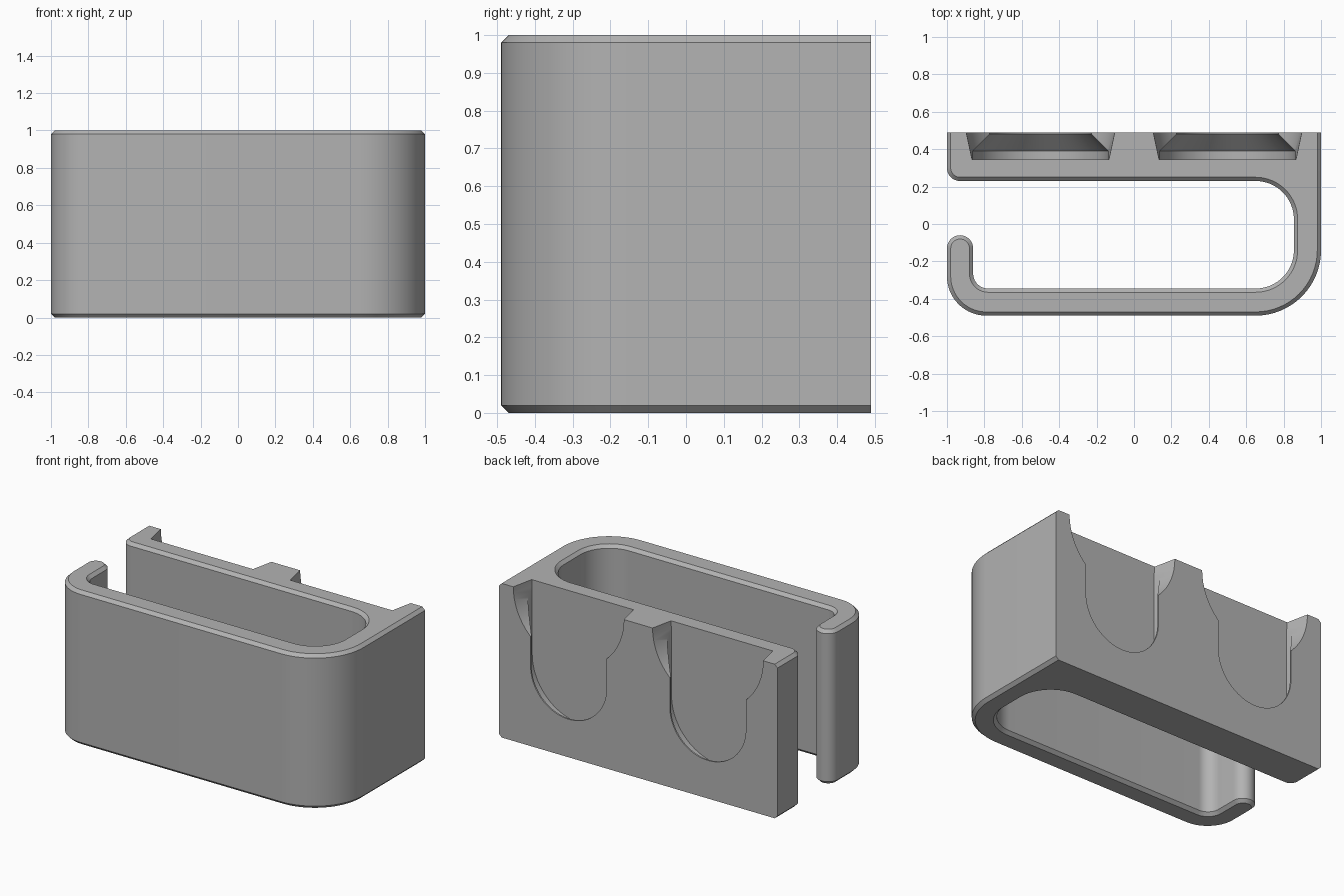
import bpy, bmesh, math

if "Cube" in bpy.data.objects:
    bpy.data.objects.remove(bpy.data.objects["Cube"], do_unlink=True)

BACK = 0.49
CHAMFER = 0.02
SLOT_FLOOR = 0.345

# Single grey material
grey = bpy.data.materials.new("plain grey")
grey.use_nodes = True
colour = (0.45, 0.45, 0.45, 1)
grey.diffuse_color = colour
grey.node_tree.nodes["Principled BSDF"].inputs["Base Color"].default_value = colour


def arc(cx, cy, r, start, end, steps=16):
    """Points along an arc, angles in degrees."""
    angles = [math.radians(start + (end - start) * i / steps) for i in range(steps + 1)]
    return [(cx + r * math.cos(a), cy + r * math.sin(a)) for a in angles]


def loft(name, rings):
    """Closed solid through rings of equal point count."""
    bm = bmesh.new()
    loops = [[bm.verts.new(p) for p in ring] for ring in rings]
    n = len(loops[0])
    for low, high in zip(loops, loops[1:]):
        for i in range(n):
            j = (i + 1) % n
            bm.faces.new((low[i], low[j], high[j], high[i]))
    bm.faces.new(loops[0][::-1])
    bm.faces.new(loops[-1])
    bmesh.ops.recalc_face_normals(bm, faces=bm.faces)
    mesh = bpy.data.meshes.new(name)
    bm.to_mesh(mesh)
    bm.free()
    mesh.materials.append(grey)
    obj = bpy.data.objects.new(name, mesh)
    bpy.context.collection.objects.link(obj)
    return obj


# Corners of the hooked outline: centre, radius, angles
# (falling angles are inside corners)
CORNERS = [
    (-0.93, 0.30, 0.07, 180, 270),    # plate end
    (0.65, 0.025, 0.205, 90, 0),      # inside of bend
    (0.65, -0.14, 0.205, 0, -90),
    (-0.78, -0.265, 0.08, 270, 180),  # inside of lip
    (-0.93, -0.13, 0.07, 0, 180),     # lip tip
    (-0.79, -0.28, 0.21, 180, 270),   # outside of lip
    (0.65, -0.14, 0.35, 270, 360),    # outside of bend
]


def outline(inset, z):
    points = [(-1 + inset, BACK)]
    for cx, cy, r, start, end in CORNERS:
        points += arc(cx, cy, r - inset if end > start else r + inset, start, end)
    points.append((1 - inset, BACK))
    return [(x, y, z) for x, y in points]


# Body with chamfered top and bottom rims
body = loft("hook_holder_body", [
    outline(CHAMFER, 0), outline(0, CHAMFER),
    outline(0, 1 - CHAMFER), outline(CHAMFER, 1)])


def slot_ring(x, y, r):
    """Round-bottomed slot section, open above the top."""
    pts = [(x - r, 1.2)] + arc(x, 0.52, r, 180, 360, 40) + [(x + r, 1.2)]
    return [(px, y, pz) for px, pz in pts]


def entry_ring(x, y, r):
    return [(px, y, pz) for px, pz in arc(x, 1.0, r, 0, 360, 64)[:-1]]


# Two undercut mounting slots, each with a flared entry at the top
cutters = []
for x in (-0.5, 0.5):
    cutters.append(loft("slot_cutter", [
        slot_ring(x, y, r) for y, r in
        ((SLOT_FLOOR, 0.3625), (0.39, 0.3625), (0.48, 0.273), (0.55, 0.273))]))
    cutters.append(loft("entry_cutter", [
        entry_ring(x, SLOT_FLOOR, 0.366), entry_ring(x, 0.55, 0.41)]))

bpy.context.view_layer.objects.active = body
for cutter in cutters:
    cutter.hide_render = True
    cut = body.modifiers.new("slot", "BOOLEAN")
    cut.operation = "DIFFERENCE"
    cut.solver = "EXACT"
    cut.object = cutter
    bpy.ops.object.modifier_apply(modifier=cut.name)
    bpy.data.objects.remove(cutter, do_unlink=True)

# Smooth the bends, keep the rims crisp
bpy.ops.object.select_all(action="DESELECT")
body.select_set(True)
bpy.ops.object.shade_smooth_by_angle(angle=math.radians(25))
